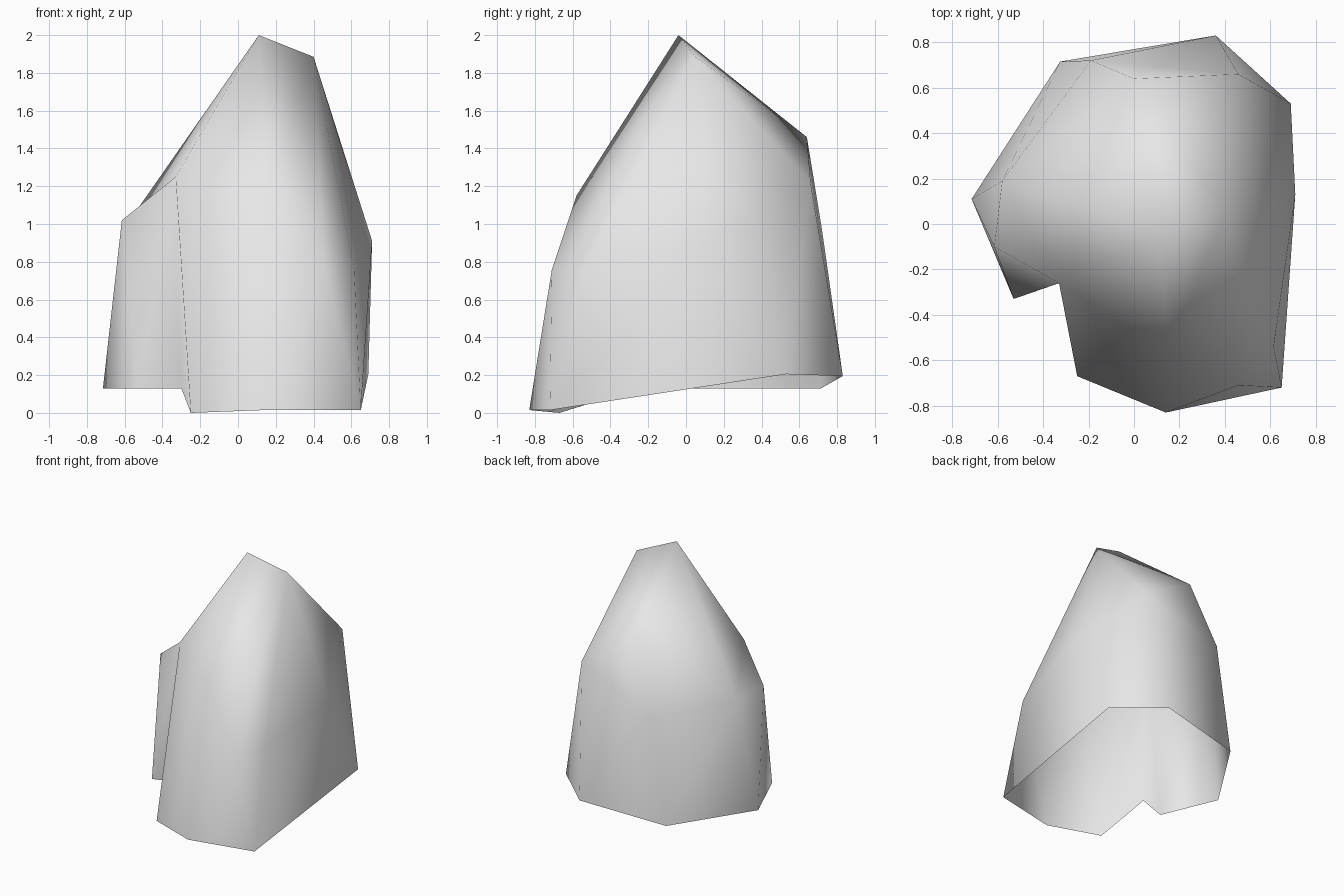
import bpy
import bmesh

cube = bpy.data.objects.get("Cube")
if cube:
    bpy.data.objects.remove(cube, do_unlink=True)

# Stone colour
stone = bpy.data.materials.new("light_grey_stone")
stone.use_nodes = True
colour = (0.8, 0.8, 0.8, 1)
stone.diffuse_color = colour
stone.node_tree.nodes["Principled BSDF"].inputs["Base Color"].default_value = colour

# Corners of the rock: open lower rim, shoulder, then the ridge at the top
corners = {
    "rim_back": (0.36, 0.83, 0.195),
    "rim_back_left": (0.69, 0.53, 0.205),
    "rim_front_left": (0.65, -0.72, 0.015),
    "rim_front": (0.14, -0.83, 0.015),
    "rim_front_right": (-0.25, -0.67, 0),
    "rim_notch": (-0.3, -0.25, 0.13),
    "rim_lobe": (-0.53, -0.33, 0.13),
    "rim_right": (-0.715, 0.11, 0.13),
    "rim_back_right": (-0.325, 0.715, 0.13),
    "side_left": (0.71, 0.13, 0.91),
    "side_front_left": (0.615, -0.54, 0.76),
    "side_front": (0.46, -0.71, 0.76),
    "brow": (0.15, -0.58, 1.15),
    "notch_top": (-0.33, -0.26, 1.25),
    "lobe_top": (-0.615, -0.1, 1.02),
    "side_right": (-0.58, 0.19, 1.01),
    "side_back_right": (-0.19, 0.72, 0.97),
    "side_back_left": (0.46, 0.66, 1.215),
    "back_top": (0, 0.64, 1.46),
    "peak": (0.11, -0.04, 2),
    "ridge_end": (0.4, 0.05, 1.885),
}

bm = bmesh.new()
points = {name: bm.verts.new(place) for name, place in corners.items()}


def fan(centre, around):
    """Triangles from one corner to each pair of neighbours along a path."""
    path = around.split()
    for first, second in zip(path, path[1:]):
        bm.faces.new((points[centre], points[first], points[second]))


# Top facets
fan("peak", "notch_top brow ridge_end back_top side_right notch_top")
fan("ridge_end", "brow side_front side_front_left side_left side_back_left back_top")

# Notch and the lobe beside it
fan("notch_top", "brow rim_front_right rim_notch rim_lobe lobe_top side_right")
fan("lobe_top", "rim_lobe rim_right")

# Right and back walls
fan("side_right", "lobe_top rim_right rim_back_right side_back_right back_top")
fan("rim_back", "rim_back_left side_back_left side_back_right rim_back_right")
fan("side_back_left", "back_top side_back_right")

# Left and front walls
fan("side_left", "rim_back_left side_back_left")
fan("rim_front_left", "rim_back_left side_left side_front_left side_front rim_front")
fan("brow", "side_front rim_front rim_front_right")

# Point every face outwards, using the top facet as the guide
bmesh.ops.recalc_face_normals(bm, faces=bm.faces[:])
bm.normal_update()
if sum(face.normal.z * face.calc_area() for face in bm.faces) < 0:
    bmesh.ops.reverse_faces(bm, faces=bm.faces[:])
for face in bm.faces:
    face.smooth = True

mesh = bpy.data.meshes.new("rock")
bm.to_mesh(mesh)
bm.free()
mesh.materials.append(stone)
rock = bpy.data.objects.new("rock", mesh)
bpy.context.collection.objects.link(rock)
